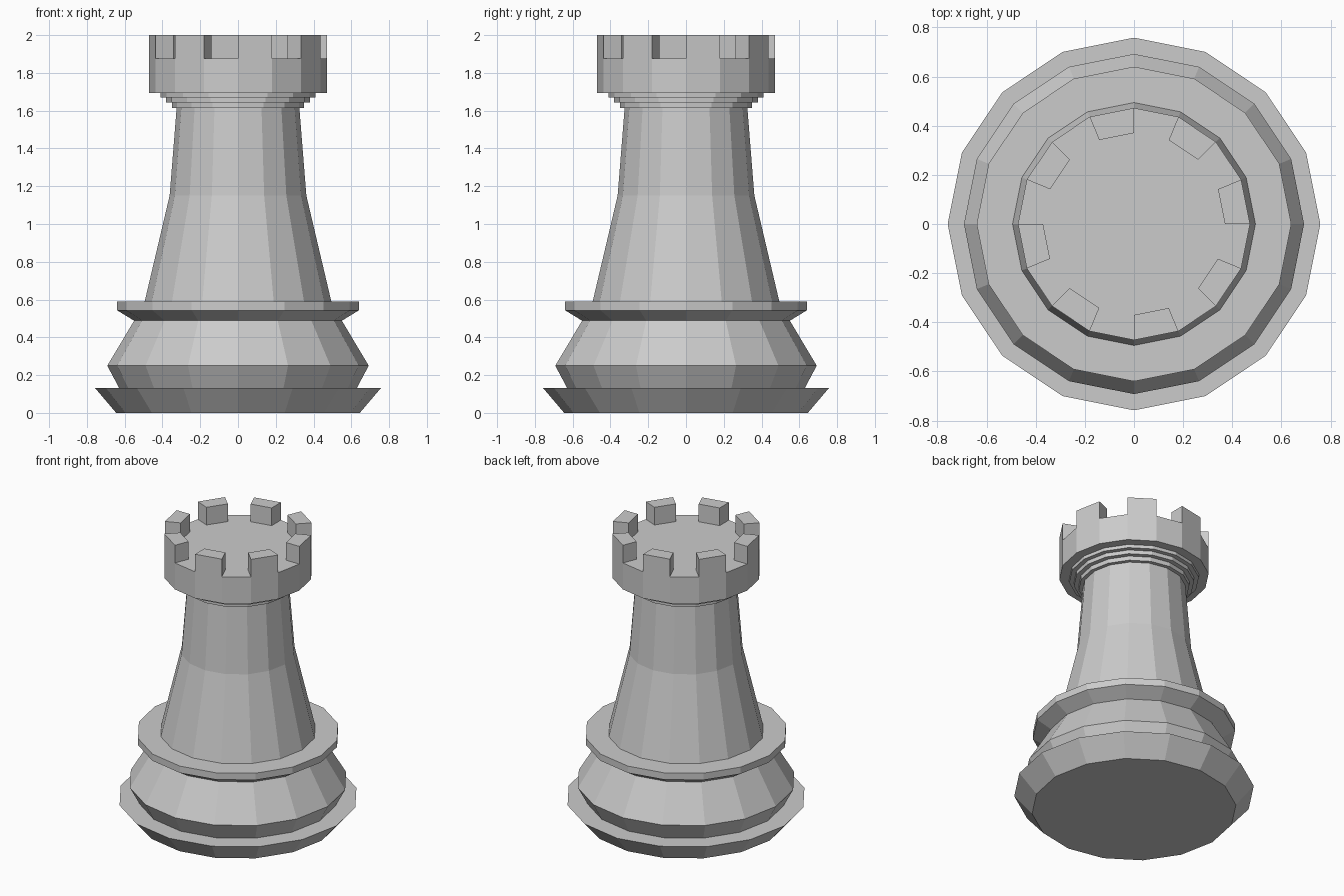
import bpy, bmesh
from math import cos, sin, tau

if "Cube" in bpy.data.objects:
    bpy.data.objects.remove(bpy.data.objects["Cube"])

SIDES = 16


def ring(bm, r, z):
    return [bm.verts.new((r * cos(tau * i / SIDES), r * sin(tau * i / SIDES), z))
            for i in range(SIDES)]


def lathe(name, profile, battlements=0):
    """Turn a (radius, height) profile; optionally raise every other rim face."""
    bm = bmesh.new()
    rings = [ring(bm, r, z) for r, z in profile]
    strips = []
    for a, b in zip(rings, rings[1:]):
        strips.append([bm.faces.new((a[i], a[(i + 1) % SIDES],
                                     b[(i + 1) % SIDES], b[i]))
                       for i in range(SIDES)])
    bm.faces.new(rings[0][::-1])
    bm.faces.new(rings[-1])
    if battlements:
        ext = bmesh.ops.extrude_discrete_faces(bm, faces=strips[-1][::2])
        for f in ext["faces"]:
            bmesh.ops.translate(bm, verts=f.verts, vec=(0, 0, battlements))
    bmesh.ops.recalc_face_normals(bm, faces=bm.faces)
    me = bpy.data.meshes.new(name)
    bm.to_mesh(me)
    bm.free()
    ob = bpy.data.objects.new(name, me)
    bpy.context.collection.objects.link(ob)
    return ob


# Whole turned piece: foot, belly, collar, tapered shaft, stepped neck, crown
lathe("rook_tower", [
    (0.645, 0), (0.758, 0.133),                                # foot
    (0.63, 0.133), (0.692, 0.25), (0.55, 0.488),               # belly
    (0.64, 0.543), (0.64, 0.59),                               # collar
    (0.494, 0.59), (0.362, 1.15), (0.325, 1.613),              # shaft
    (0.35, 1.613), (0.35, 1.643), (0.38, 1.643),               # neck steps
    (0.38, 1.67), (0.41, 1.67), (0.41, 1.693),
    (0.472, 1.693), (0.472, 1.877), (0.37, 1.877),             # crown rim
], battlements=0.123)
